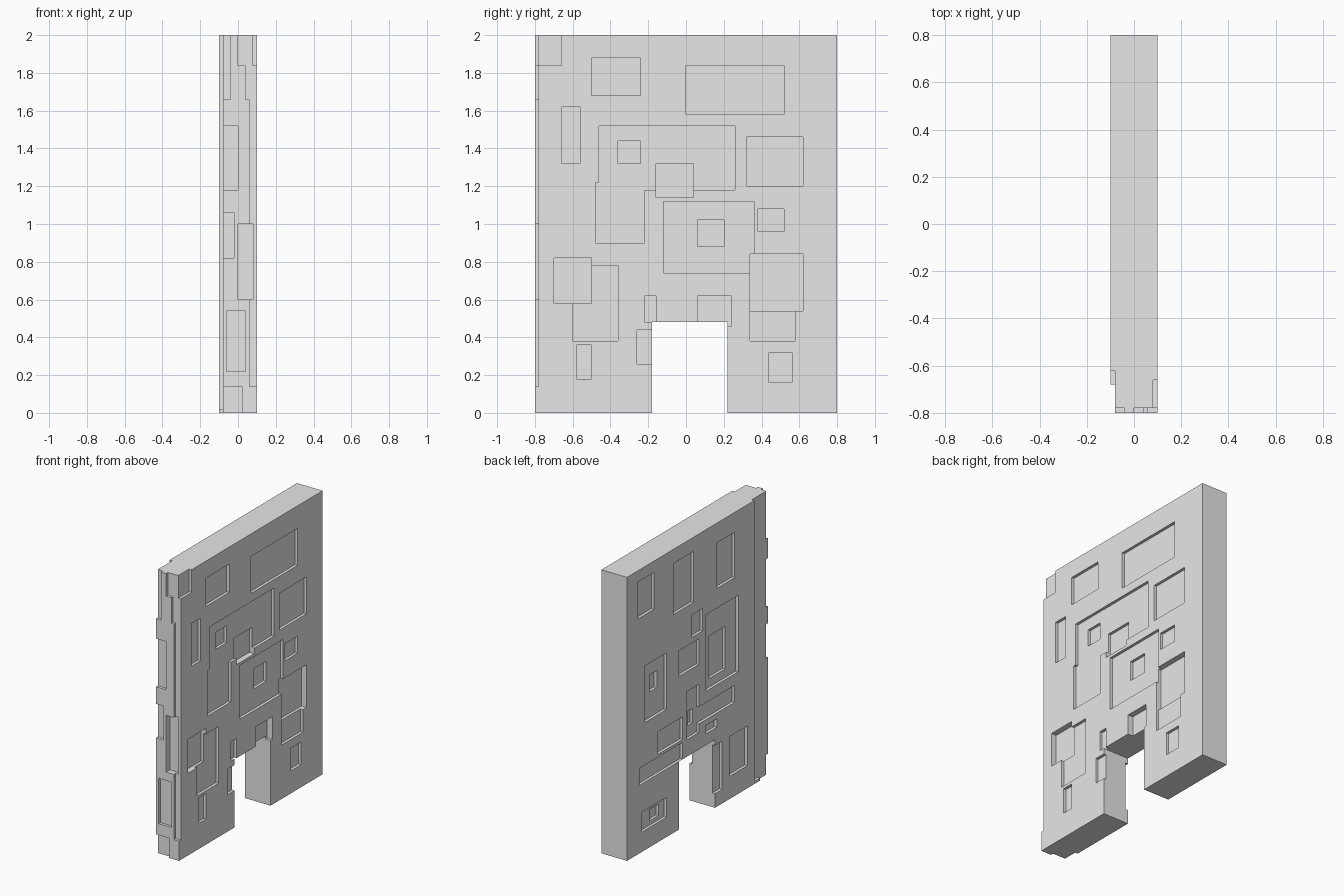
import bpy
from mathutils import Vector

cube = bpy.data.objects.get("Cube")
if cube:
    bpy.data.objects.remove(cube, do_unlink=True)

stone = bpy.data.materials.new("light_grey_stone")
stone.use_nodes = True
grey = (.8, .8, .8, 1)
stone.diffuse_color = grey
stone.node_tree.nodes["Principled BSDF"].inputs["Base Color"].default_value = grey

half_thick, half_long, tall = .1, .8, 2
layer = .02      # depth of one carving layer
overshoot = .1   # how far a cutter sticks out of the wall


def box(name, low, high):
    low, high = Vector(low), Vector(high)
    bpy.ops.mesh.primitive_cube_add(size=1, location=(low + high) / 2)
    shape = bpy.context.object
    shape.name = name
    shape.scale = high - low
    bpy.ops.object.transform_apply(location=True, rotation=False, scale=True)
    return shape


def cut(low, high):
    cutter = box("cutter", low, high)
    cutter.hide_render = True
    carving = wall.modifiers.new("carving", 'BOOLEAN')
    carving.operation = 'DIFFERENCE'
    carving.solver = 'EXACT'
    carving.object = cutter
    bpy.context.view_layer.objects.active = wall
    bpy.ops.object.modifier_apply(modifier=carving.name)
    bpy.data.objects.remove(cutter, do_unlink=True)


def left_panel(y, z, width, height, layers=1):
    cut((half_thick - layers * layer, y, z),
        (half_thick + overshoot, y + width, z + height))


def right_panel(y, z, width, height, layers=1):
    cut((-half_thick - overshoot, y, z),
        (-half_thick + layers * layer, y + width, z + height))


def front_panel(x, z, width, height, layers=1):
    cut((x, -half_long - overshoot, z),
        (x + width, -half_long + layers * layer, z + height))


# Wall slab with a doorway
wall = box("carved_wall", (-half_thick, -half_long, 0), (half_thick, half_long, tall))
wall.data.materials.append(stone)
cut((-half_thick - overshoot, -.18, -overshoot), (half_thick + overshoot, .22, .48))

# Left side, upper panels
left_panel(y=-.9, z=1.84, width=.24, height=.3)
left_panel(y=-.5, z=1.68, width=.26, height=.2)
left_panel(y=0, z=1.58, width=.52, height=.26)
left_panel(y=-.66, z=1.32, width=.1, height=.3)
left_panel(y=.32, z=1.2, width=.3, height=.26)

# Left side, middle panels with deeper insets
left_panel(y=-.46, z=1.18, width=.72, height=.34)
left_panel(y=-.48, z=.9, width=.26, height=.32)
left_panel(y=-.36, z=1.32, width=.12, height=.12, layers=2)
left_panel(y=-.16, z=1.14, width=.2, height=.18, layers=2)
left_panel(y=-.12, z=.74, width=.48, height=.38)
left_panel(y=.06, z=.88, width=.14, height=.14, layers=2)
left_panel(y=.38, z=.96, width=.14, height=.12)

# Left side, lower panels
left_panel(y=.34, z=.38, width=.24, height=.2)
left_panel(y=.34, z=.54, width=.28, height=.3, layers=2)
left_panel(y=-.6, z=.38, width=.24, height=.4)
left_panel(y=-.7, z=.58, width=.2, height=.24, layers=2)
left_panel(y=-.58, z=.18, width=.08, height=.18)
left_panel(y=.44, z=.16, width=.12, height=.16)

# Left side, around the doorway
left_panel(y=-.22, z=.48, width=.06, height=.14)
left_panel(y=-.26, z=.26, width=.1, height=.18)
left_panel(y=.06, z=.46, width=.18, height=.16, layers=2)

# Right side, stepped strip along the front corner
right_panel(y=-.9, z=-.1, width=.22, height=2.2)
right_panel(y=-.9, z=.02, width=.28, height=2.1)

# Right side, upper panels
right_panel(y=.5, z=1.66, width=.18, height=.26)
right_panel(y=.06, z=1.54, width=.22, height=.36)
right_panel(y=-.4, z=1.54, width=.2, height=.32)

# Right side, middle panels with deeper insets
right_panel(y=-.44, z=.86, width=.36, height=.54)
right_panel(y=-.32, z=.92, width=.18, height=.3, layers=2)
right_panel(y=-.04, z=1.3, width=.12, height=.16)
right_panel(y=0, z=1.08, width=.22, height=.18)
right_panel(y=.36, z=.9, width=.24, height=.4)
right_panel(y=.44, z=1.08, width=.08, height=.12, layers=2)

# Right side, above the doorway
right_panel(y=-.4, z=.66, width=.5, height=.12)
right_panel(y=0, z=.6, width=.14, height=.34)
right_panel(y=.04, z=.68, width=.06, height=.1, layers=2)
right_panel(y=.18, z=.62, width=.28, height=.16)
right_panel(y=-.2, z=.56, width=.12, height=.06)
right_panel(y=.18, z=.48, width=.48, height=.12)

# Right side, lower panels
right_panel(y=.36, z=.14, width=.28, height=.14)
right_panel(y=.42, z=.17, width=.1, height=.08, layers=2)
right_panel(y=-.54, z=.16, width=.2, height=.28)
right_panel(y=-.26, z=.1, width=.1, height=.34)

# Front end, stepped strip along the left corner
front_panel(x=0, z=1.84, width=.2, height=.3)
front_panel(x=.04, z=1.66, width=.2, height=.3)
front_panel(x=.06, z=.14, width=.2, height=1.6)
front_panel(x=0, z=.6, width=.08, height=.4, layers=2)

# Front end, panels towards the right corner
front_panel(x=-.2, z=1.66, width=.16, height=.4)
front_panel(x=-.2, z=1.18, width=.2, height=.34)
front_panel(x=-.2, z=.82, width=.18, height=.24)
front_panel(x=-.06, z=.22, width=.1, height=.32)
front_panel(x=-.2, z=-.1, width=.22, height=.24)
